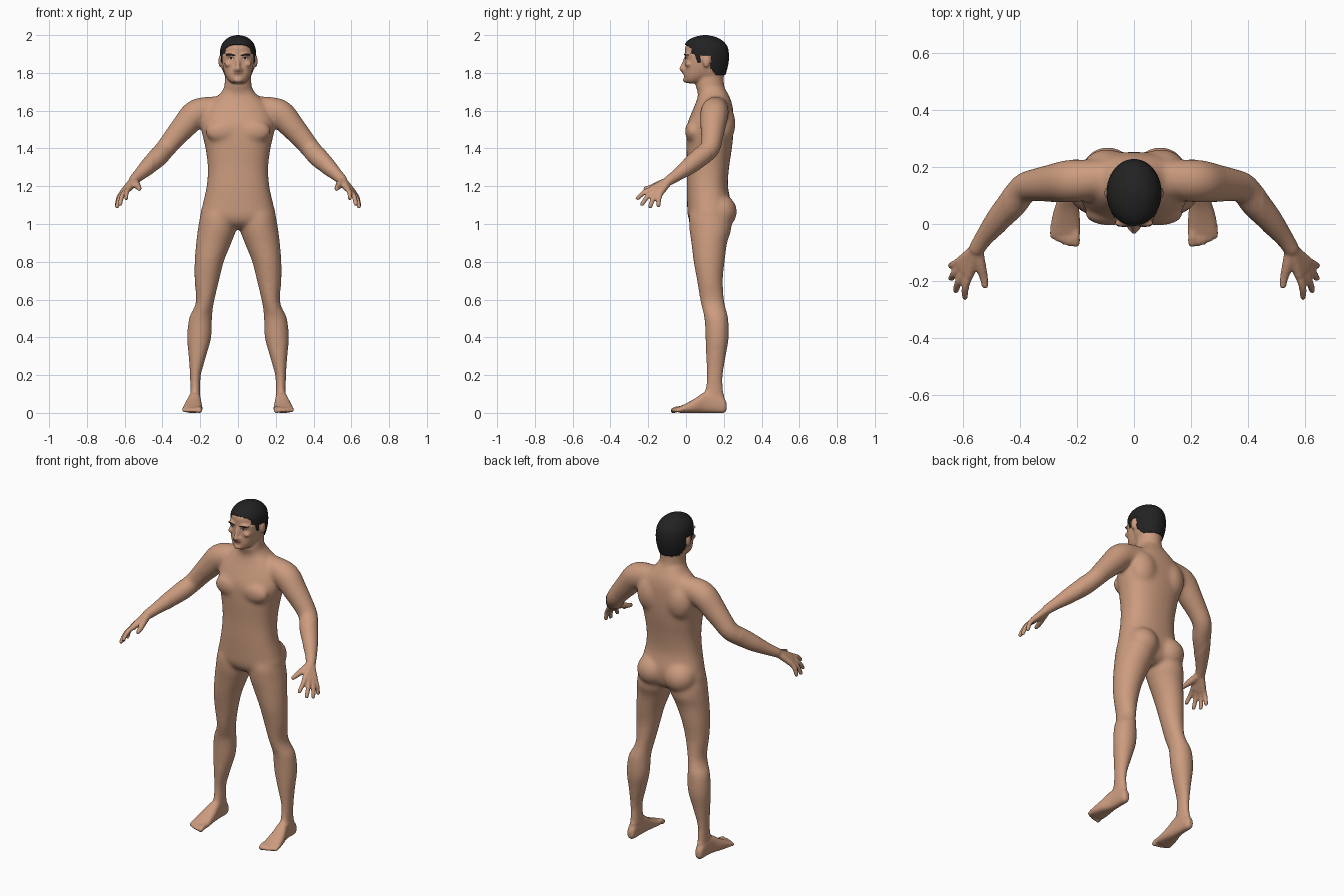
import bpy, bmesh, math
from mathutils import Vector
from mathutils.bvhtree import BVHTree

if "Cube" in bpy.data.objects:
    bpy.data.objects.remove(bpy.data.objects["Cube"])


def material(name, rgb):
    m = bpy.data.materials.new(name)
    m.use_nodes = True
    m.diffuse_color = (*rgb, 1)
    bsdf = m.node_tree.nodes["Principled BSDF"]
    bsdf.inputs["Base Color"].default_value = (*rgb, 1)
    bsdf.inputs["Roughness"].default_value = 0.7
    return m


SKIN = material("skin", (0.60, 0.33, 0.21))
HAIR = material("hair black", (0.016, 0.016, 0.017))
LIP = material("lip brown", (0.40, 0.18, 0.12))
WHITE = material("eye white", (0.6, 0.55, 0.5))


def make_object(name, bm, mat):
    mesh = bpy.data.meshes.new(name)
    bm.to_mesh(mesh)
    bm.free()
    mesh.materials.append(mat)
    mesh.shade_smooth()
    ob = bpy.data.objects.new(name, mesh)
    bpy.context.collection.objects.link(ob)
    return ob


def skin_rings(bm, rings, caps=True):
    """Bridge equal rings of points into a tube."""
    vs = [[bm.verts.new(p) for p in r] for r in rings]
    n = len(vs[0])
    for a, b in zip(vs, vs[1:]):
        for i in range(n):
            bm.faces.new((a[i], a[(i + 1) % n], b[(i + 1) % n], b[i]))
    if caps:
        bm.faces.new(vs[0][::-1])
        bm.faces.new(vs[-1])


def resample(rows, steps):
    """Smooth in-between rows through the given rows."""
    out = []
    for i in range(len(rows) - 1):
        p = [rows[max(0, min(len(rows) - 1, i + k))] for k in (-1, 0, 1, 2)]
        for s in range(steps):
            t = s / steps
            out.append([0.5 * (2 * b + (c - a) * t + (2 * a - 5 * b + 4 * c - d) * t * t
                               + (3 * b - a - 3 * c + d) * t ** 3) for a, b, c, d in zip(*p)])
    return out + [list(rows[-1])]


def loft(bm, rows, axis="z", side=1, power=2.0, segs=40, steps=4):
    """Rows are (position, x min, x max, other min, other max)."""
    rings = []
    for t, x0, x1, b0, b1 in resample(rows, steps):
        ring = []
        for k in range(segs):
            a = math.tau * k / segs
            c, s = math.cos(a), math.sin(a)
            u = math.copysign(abs(c) ** (2 / power), c)
            v = math.copysign(abs(s) ** (2 / power), s)
            x = side * ((x0 + x1) / 2 + u * (x1 - x0) / 2)
            b = (b0 + b1) / 2 + v * (b1 - b0) / 2
            ring.append((x, b, t) if axis == "z" else (x, t, b))
        rings.append(ring)
    skin_rings(bm, rings)


def ball(bm, centre, radii, side=1, segs=24, levels=14):
    rings = []
    for j in range(levels + 1):
        lat = math.pi * (max(.1, min(levels - .1, j)) / levels - .5)
        unit = [(math.cos(lat) * math.cos(math.tau * k / segs),
                 math.cos(lat) * math.sin(math.tau * k / segs), math.sin(lat))
                for k in range(segs)]
        rings.append([(side * (centre[0] + u[0] * radii[0]), centre[1] + u[1] * radii[1],
                       centre[2] + u[2] * radii[2]) for u in unit])
    skin_rings(bm, rings)


def limb(bm, rows, side=1, steps=4, segs=16):
    """Round tube through (x, y, z, radius) rows with ball ends."""
    pts = resample(rows, steps)
    rings = []
    for i, (x, y, z, r) in enumerate(pts):
        a, b = pts[max(i - 1, 0)], pts[min(i + 1, len(pts) - 1)]
        d = Vector([q - p for p, q in zip(a[:3], b[:3])]).normalized()
        u = d.cross(Vector((0.3, 0.8, 0.5))).normalized()
        v = d.cross(u)
        ring = []
        for k in range(segs):
            ang = math.tau * k / segs
            p = Vector((x, y, z)) + r * (u * math.cos(ang) + v * math.sin(ang))
            ring.append((p.x * side, p.y, p.z))
        rings.append(ring)
    skin_rings(bm, rings)
    for x, y, z, r in (rows[0], rows[-1]):
        ball(bm, (x, y, z), (r, r, r), side, 16, 8)


def sym(z, w, f, b):
    return (z, -w, w, f, b)


body = bmesh.new()

# Torso and neck
loft(body, [sym(.975, .04, .07, .19), sym(1.0, .14, .03, .22), sym(1.04, .197, .01, .235),
            sym(1.1, .188, .006, .24), sym(1.2, .166, .004, .222), sym(1.3, .16, .005, .228),
            sym(1.4, .172, .002, .243), sym(1.47, .188, .002, .25), sym(1.53, .195, .007, .252),
            sym(1.6, .175, .034, .25), sym(1.65, .14, .055, .24), sym(1.69, .095, .065, .222),
            sym(1.72, .075, .062, .205)], power=2.35)
loft(body, [sym(1.62, .1, .09, .235), sym(1.7, .08, .06, .212), sym(1.75, .07, .052, .2),
            sym(1.85, .068, .07, .2)])

# Skull, jaw and features
SKULL = [sym(1.78, .070, .05, .206), sym(1.82, .086, .018, .218), sym(1.86, .094, 0, .226),
         sym(1.9, .096, -.009, .227), sym(1.94, .09, -.010, .219), sym(1.97, .072, .008, .194),
         sym(1.99, .045, .045, .157), sym(2.0, .008, .09, .112)]
loft(body, [(z - .006, x0 * .94, x1 * .94, f + .005, b - .008) for z, x0, x1, f, b in SKULL])
loft(body, [sym(1.745, .03, .006, .06), sym(1.757, .048, -.006, .1), sym(1.78, .064, -.010, .13),
            sym(1.81, .075, -.009, .15), sym(1.85, .083, -.005, .15), sym(1.9, .086, -.006, .15)],
     power=2.2)
limb(body, [(0, -.002, 1.878, .009), (0, -.013, 1.848, .010), (0, -.023, 1.822, .013)])
ball(body, (0, -.007, 1.803), (.026, .012, .011))
ball(body, (0, -.004, 1.762), (.024, .013, .014))

for side in (1, -1):
    ball(body, (.014, -.010, 1.819), (.010, .012, .009), side)
    ball(body, (.036, .004, 1.898), (.032, .015, .008), side)
    ball(body, (.05, .013, 1.846), (.022, .018, .016), side)
    ball(body, (.094, .108, 1.862), (.010, .020, .033), side)
    # Chest, shoulder blades and buttocks
    ball(body, (.085, .036, 1.49), (.088, .042, .06), side)
    ball(body, (.095, .195, 1.53), (.085, .067, .11), side)
    ball(body, (.092, .182, 1.065), (.092, .088, .092), side)
    # Shoulder and arm
    limb(body, [(.09, .165, 1.615, .062), (.16, .155, 1.603, .072), (.225, .15, 1.582, .076),
                (.285, .143, 1.517, .068), (.34, .137, 1.454, .059), (.385, .125, 1.398, .054),
                (.425, .072, 1.352, .053), (.475, .015, 1.305, .045), (.523, -.045, 1.26, .033),
                (.55, -.085, 1.234, .028)], side)
    # Palm and fingers
    wrist = (.553, -.09, 1.23)
    for knuckle, tip in [((.577, -.178, 1.188), (.592, -.256, 1.136)),
                         ((.592, -.166, 1.178), (.624, -.232, 1.106)),
                         ((.604, -.150, 1.170), (.640, -.190, 1.092)),
                         ((.610, -.132, 1.168), (.641, -.146, 1.098))]:
        limb(body, [(*wrist, .023), (*knuckle, .017)], side)
        mid = [(a + b) / 2 + c for a, b, c in zip(knuckle, tip, (.006, -.003, .006))]
        limb(body, [(*knuckle, .015), (*mid, .0135), (*tip, .0115)], side)
    limb(body, [(.548, -.1, 1.225, .022), (.536, -.15, 1.207, .019),
                (.526, -.188, 1.193, .015), (.522, -.216, 1.186, .012)], side)
    # Leg
    loft(body, [(1.09, .03, .175, .03, .22), (1.04, .012, .2, .016, .235),
                (.97, .01, .213, .018, .24), (.9, .035, .222, .028, .218),
                (.8, .075, .23, .04, .205), (.7, .1, .23, .058, .195), (.6, .124, .222, .074, .202),
                (.55, .133, .236, .085, .212), (.5, .137, .26, .097, .224),
                (.4, .141, .27, .103, .227), (.3, .168, .262, .105, .211),
                (.2, .196, .255, .11, .196), (.13, .199, .253, .102, .197),
                (.08, .2, .252, .09, .204), (.02, .206, .25, .1, .208)], side=side)
    # Foot and toes
    loft(body, [(.215, .215, .243, .015, .05), (.2, .205, .252, 0, .08), (.15, .2, .256, 0, .115),
                (.1, .197, .263, 0, .112), (.05, .192, .28, 0, .078), (0, .188, .291, 0, .05),
                (-.03, .189, .29, 0, .036), (-.045, .196, .28, .005, .028)],
         axis="y", side=side, power=2.5)
    for i, tip_y in enumerate((-.066, -.068, -.062, -.053, -.042)):
        x = .204 + .019 * i + (.003 if i else 0)
        r = .0155 if i == 0 else .0115
        limb(body, [(x, -.01, .022, r), (x, tip_y + .02, .02, r), (x, tip_y, .0125, r)], side)

# Fuse the parts into one continuous skin
bmesh.ops.recalc_face_normals(body, faces=body.faces[:])
body_ob = make_object("body", body, SKIN)


def bake(ob):
    graph = bpy.context.evaluated_depsgraph_get()
    mesh = bpy.data.meshes.new_from_object(ob.evaluated_get(graph))
    ob.modifiers.clear()
    ob.data = mesh
    mesh.shade_smooth()


remesh = body_ob.modifiers.new("fuse", "REMESH")
remesh.mode = "VOXEL"
remesh.voxel_size = 0.0065
relax = body_ob.modifiers.new("relax", "SMOOTH")
relax.iterations = 4
bake(body_ob)
broad = body_ob.vertex_groups.new(name="broad forms")
broad.add([v.index for v in body_ob.data.vertices
           if .1 < v.co.z < 1.72 and abs(v.co.x) < .45], 1, "REPLACE")
blend = body_ob.modifiers.new("blend", "SMOOTH")
blend.iterations = 40
blend.vertex_group = "broad forms"
bake(body_ob)


# Short hair: skull shell trimmed along the hairline
def hairline(y):
    if y < .028:
        return 1.95 - .6 * max(y, 0)
    if y < .075:
        return 1.858
    if y < .132:
        return 1.893
    return 1.79 + max(0, .16 - y) * 1.2


hair = bmesh.new()
loft(hair, SKULL, segs=96, steps=10)
for face in hair.faces[:]:
    middle = face.calc_center_median()
    if middle.z < hairline(middle.y):
        hair.faces.remove(face)
for vert in [v for v in hair.verts if not v.link_faces]:
    hair.verts.remove(vert)
shell = make_object("hair", hair, HAIR).modifiers.new("thickness", "SOLIDIFY")
shell.thickness = 0.01

# Thin face plates laid on the skin
surface = BVHTree.FromPolygons([v.co for v in body_ob.data.vertices],
                               [p.vertices[:] for p in body_ob.data.polygons])


def plate(name, mat, x, z, w, h, bend=0, tilt=0, lift=.002):
    bm = bmesh.new()
    rings = []
    for s in (1, .8, .6, .4, .2, .02):
        ring = []
        for k in range(28):
            a = math.tau * k / 28
            u, v = s * math.cos(a), s * math.sin(a)
            px, pz = x + u * w, z + v * h + bend * (1 - u * u) + tilt * u
            hit = surface.ray_cast(Vector((px, -1, pz)), Vector((0, 1, 0)))[0]
            ring.append((px, hit.y - lift, pz))
        rings.append(ring)
    skin_rings(bm, rings, caps=False)
    make_object(name, bm, mat)


for side, label in ((1, "left"), (-1, "right")):
    plate(label + "_eyebrow", HAIR, .040 * side, 1.893, .026, .0055, .004, .002 * side)
    plate(label + "_eyelash", HAIR, .037 * side, 1.8765, .018, .0055, .001)
    plate(label + "_eye", WHITE, .037 * side, 1.875, .015, .004, lift=.003)
    plate(label + "_iris", HAIR, .037 * side, 1.8755, .005, .0045, lift=.004)
plate("upper_lip", LIP, 0, 1.806, .026, .0035, .001)
plate("lower_lip", LIP, 0, 1.799, .022, .0045, -.001)
